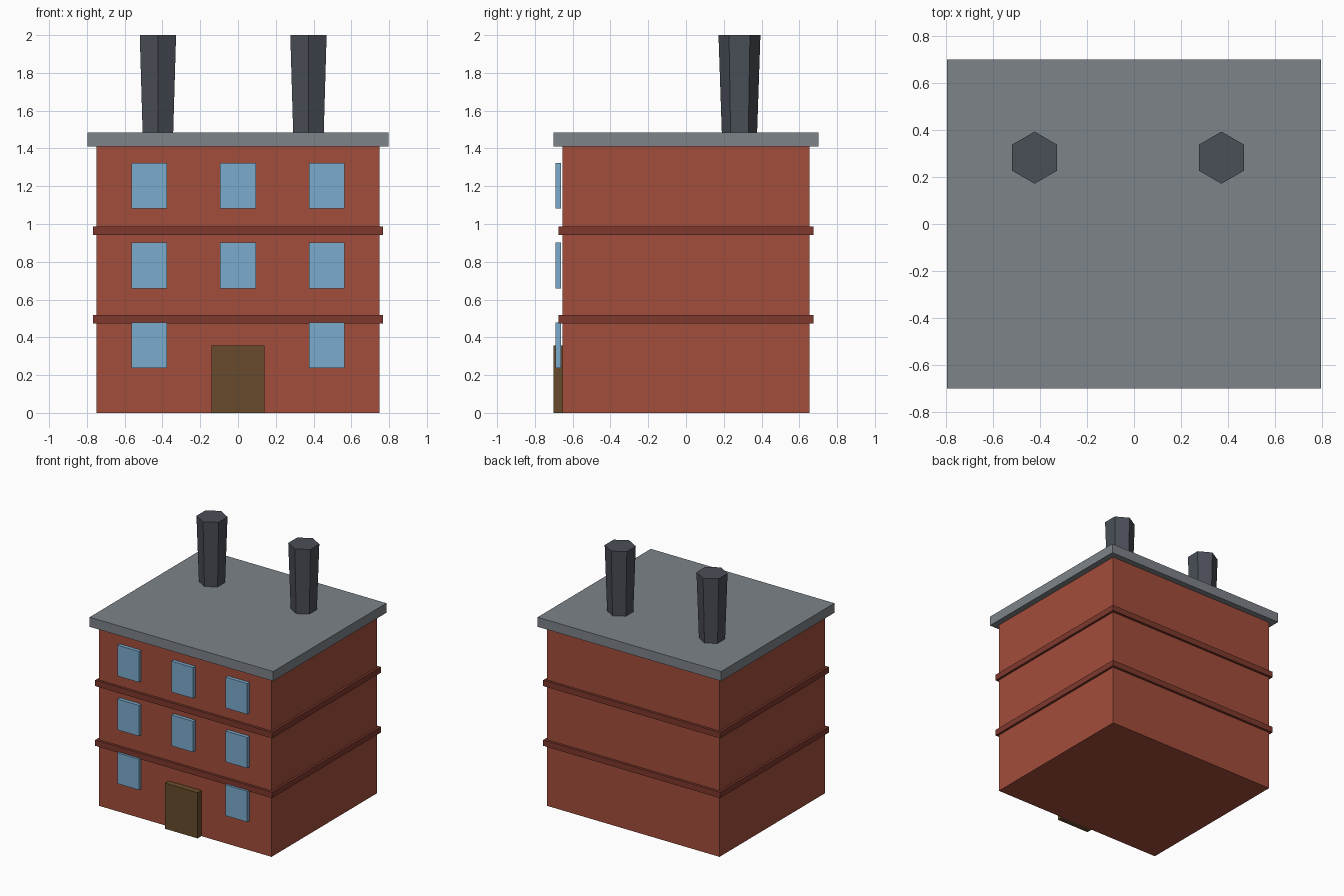
import bpy
import math

if "Cube" in bpy.data.objects:
    bpy.data.objects.remove(bpy.data.objects["Cube"])


def material(name, r, g, b):
    def lin(c):
        c /= 255
        return c / 12.92 if c <= 0.04045 else ((c + 0.055) / 1.055) ** 2.4
    m = bpy.data.materials.new(name)
    m.diffuse_color = (lin(r), lin(g), lin(b), 1)
    m.use_nodes = True
    m.node_tree.nodes["Principled BSDF"].inputs["Base Color"].default_value = m.diffuse_color
    return m


BRICK = material("brick red", 162, 77, 59)
TRIM = material("dark brick", 126, 57, 45)
SLATE = material("slate grey", 125, 131, 137)
SOOT = material("soot grey", 74, 78, 87)
GLASS = material("window blue", 124, 172, 205)
WOOD = material("door brown", 103, 75, 44)


def box(name, mat, x, y, z):
    """Box from (min, max) ranges on each axis."""
    bpy.ops.mesh.primitive_cube_add(
        size=1, location=[(a + b) / 2 for a, b in (x, y, z)])
    o = bpy.context.object
    o.name = name
    o.scale = [b - a for a, b in (x, y, z)]
    bpy.ops.object.transform_apply(location=False, rotation=False, scale=True)
    o.data.materials.append(mat)
    return o


# Brick block and flat overhanging roof
box("walls", BRICK, (-0.75, 0.75), (-0.655, 0.655), (0, 1.41))
box("roof_slab", SLATE, (-0.797, 0.797), (-0.702, 0.702), (1.41, 1.485))

# Ledges between the floors
for i, z in enumerate((0.473, 0.942)):
    box(f"floor_ledge_{i + 1}", TRIM, (-0.768, 0.768), (-0.674, 0.674), (z, z + 0.046))

# Door, and windows on three floors (the door replaces the middle ground one)
box("door", WOOD, (-0.141, 0.141), (-0.702, -0.654), (0, 0.358))
for row in range(3):
    z = 0.358 + row * 0.4225
    for col in (-1, 0, 1):
        if row == 0 and col == 0:
            continue
        x = col * 0.47
        box(f"window_{row + 1}_{col + 2}", GLASS, (x - 0.094, x + 0.094),
            (-0.691, -0.663), (z - 0.121, z + 0.121))

# Six-sided chimneys, flaring towards the top
for name, x in (("left_chimney", -0.424), ("right_chimney", 0.373)):
    bpy.ops.mesh.primitive_cone_add(
        vertices=6, radius1=0.0935, radius2=0.111, depth=0.515,
        location=(x, 0.283, 1.7425))
    o = bpy.context.object
    o.name = name
    o.data.materials.append(SOOT)
